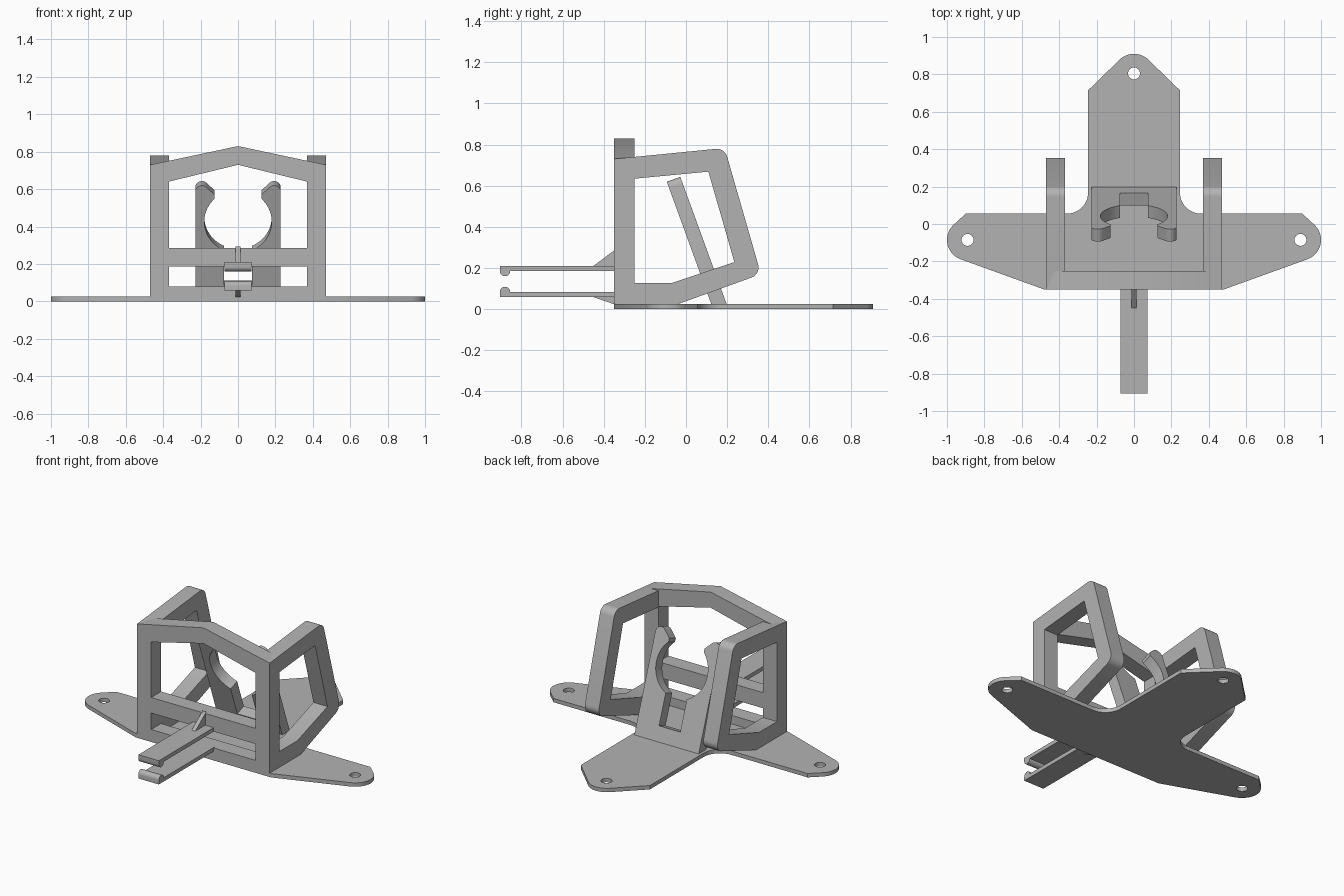
import bpy
import math
from math import radians, cos, sin

cube = bpy.data.objects.get("Cube")
if cube:
    bpy.data.objects.remove(cube, do_unlink=True)

grey = bpy.data.materials.new("plain grey")
grey.use_nodes = True
COLOUR = (0.45, 0.45, 0.45, 1)
grey.diffuse_color = COLOUR
grey.node_tree.nodes["Principled BSDF"].inputs["Base Color"].default_value = COLOUR

# Orientations that stand a flat profile up
FLAT = (0, 0, 0)
FRONT = (radians(90), 0, 0)
SIDE = (radians(90), 0, radians(90))
LEANING = (radians(110), 0, 0)


def arc(cx, cy, r, start, end, steps=12):
    """Points along an arc, angles in degrees."""
    angles = [radians(start + (end - start) * i / steps) for i in range(steps + 1)]
    return [(cx + r * cos(a), cy + r * sin(a)) for a in angles]


def mirrored(half):
    """Close a half outline by mirroring it in x."""
    return half + [(-x, y) for x, y in reversed(half)]


def plate(name, loops, depth, location, rotation):
    """Extrude an outline (first loop) with holes (other loops)."""
    curve = bpy.data.curves.new(name, 'CURVE')
    curve.dimensions = '2D'
    curve.fill_mode = 'BOTH'
    curve.extrude = depth / 2
    for loop in loops:
        spline = curve.splines.new('POLY')
        spline.points.add(len(loop) - 1)
        for point, (x, y) in zip(spline.points, loop):
            point.co = (x, y, 0, 1)
        spline.use_cyclic_u = True
    obj = bpy.data.objects.new(name, curve)
    bpy.context.collection.objects.link(obj)
    obj.location = location
    obj.rotation_euler = rotation
    bpy.ops.object.select_all(action='DESELECT')
    obj.select_set(True)
    bpy.context.view_layer.objects.active = obj
    bpy.ops.object.convert(target='MESH')
    obj = bpy.context.object
    obj.data.materials.clear()
    obj.data.materials.append(grey)
    # Weld the caps to the walls
    bpy.ops.object.mode_set(mode='EDIT')
    bpy.ops.mesh.select_all(action='SELECT')
    bpy.ops.mesh.remove_doubles(threshold=0.0005)
    bpy.ops.mesh.normals_make_consistent(inside=False)
    bpy.ops.object.mode_set(mode='OBJECT')
    bpy.ops.object.shade_smooth_by_angle(angle=radians(25))
    return obj


# Three-armed base plate with a screw hole in each arm
base_half = [(0.48, -0.35)]
base_half += arc(0.89, -0.085, 0.11, -70, 48)
base_half += [(0.90, 0.055)]
base_half += arc(0.36, 0.17, 0.115, 270, 180)
base_half += [(0.245, 0.715)]
base_half += arc(0, 0.80, 0.11, 46, 86, 6)
holes = [arc(x, y, 0.032, 0, 345, 23)
         for x, y in ((0.89, -0.085), (-0.89, -0.085), (0, 0.805))]
plate("base_plate", [mirrored(base_half)] + holes, 0.025, (0, 0, 0.0125), FLAT)

# Upright front frame with a peaked top and two openings
frame = mirrored([(0.47, 0.01), (0.47, 0.73)])
frame.insert(2, (0, 0.83))
upper = mirrored([(0.37, 0.285), (0.37, 0.64)])
upper.insert(2, (0, 0.73))
lower = mirrored([(0.37, 0.08), (0.37, 0.185)])
plate("front_frame", [frame, upper, lower], 0.1, (0, -0.30, 0), FRONT)

# Side frames reaching back from the front posts
side = [(-0.35, 0.73)]
side += arc(0.150, 0.727, 0.052, 95, 16, 8)
side += arc(0.301, 0.202, 0.052, 16, -70, 8)
side += [(-0.05, 0.02), (-0.25, 0.02), (-0.25, 0.126), (-0.07, 0.126),
         (0.235, 0.228), (0.109, 0.668), (-0.25, 0.634)]
for name, x in (("left", 0.42), ("right", -0.42)):
    plate(name + "_side_frame", [side], 0.1, (x, 0, 0), SIDE)

# Leaning clip: round seat, open top and a slot below
clip_half = [(0.228, -0.013)]
clip_half += arc(0.193, 0.61, 0.035, 0, 135, 8)
clip_half += [(0.125, 0.592)]
clip_half += arc(0, 0.44, 0.18, 46, -65.4, 24)
clip_half += [(0.075, 0.08)]
plate("leaning_clip", [mirrored(clip_half)], 0.07, (0, 0.16, 0.025), LEANING)

# Pair of hooked prongs, each with a thin gusset at its root
prong = [(-0.34, 0.21), (-0.905, 0.21)]
prong += arc(-0.88, 0.185, 0.025, 180, 360)
prong += [(-0.34, 0.185)]
upper_gusset = [(-0.45, 0.20), (-0.45, 0.21), (-0.34, 0.292), (-0.34, 0.20)]
lower_gusset = [(-0.45, 0.068), (-0.45, 0.058), (-0.34, 0.02), (-0.34, 0.068)]
plate("upper_prong", [prong], 0.145, (0, 0, 0), SIDE)
plate("lower_prong", [[(y, 0.268 - z) for y, z in prong]], 0.145, (0, 0, 0), SIDE)
plate("upper_gusset", [upper_gusset], 0.026, (0, 0, 0), SIDE)
plate("lower_gusset", [lower_gusset], 0.026, (0, 0, 0), SIDE)
